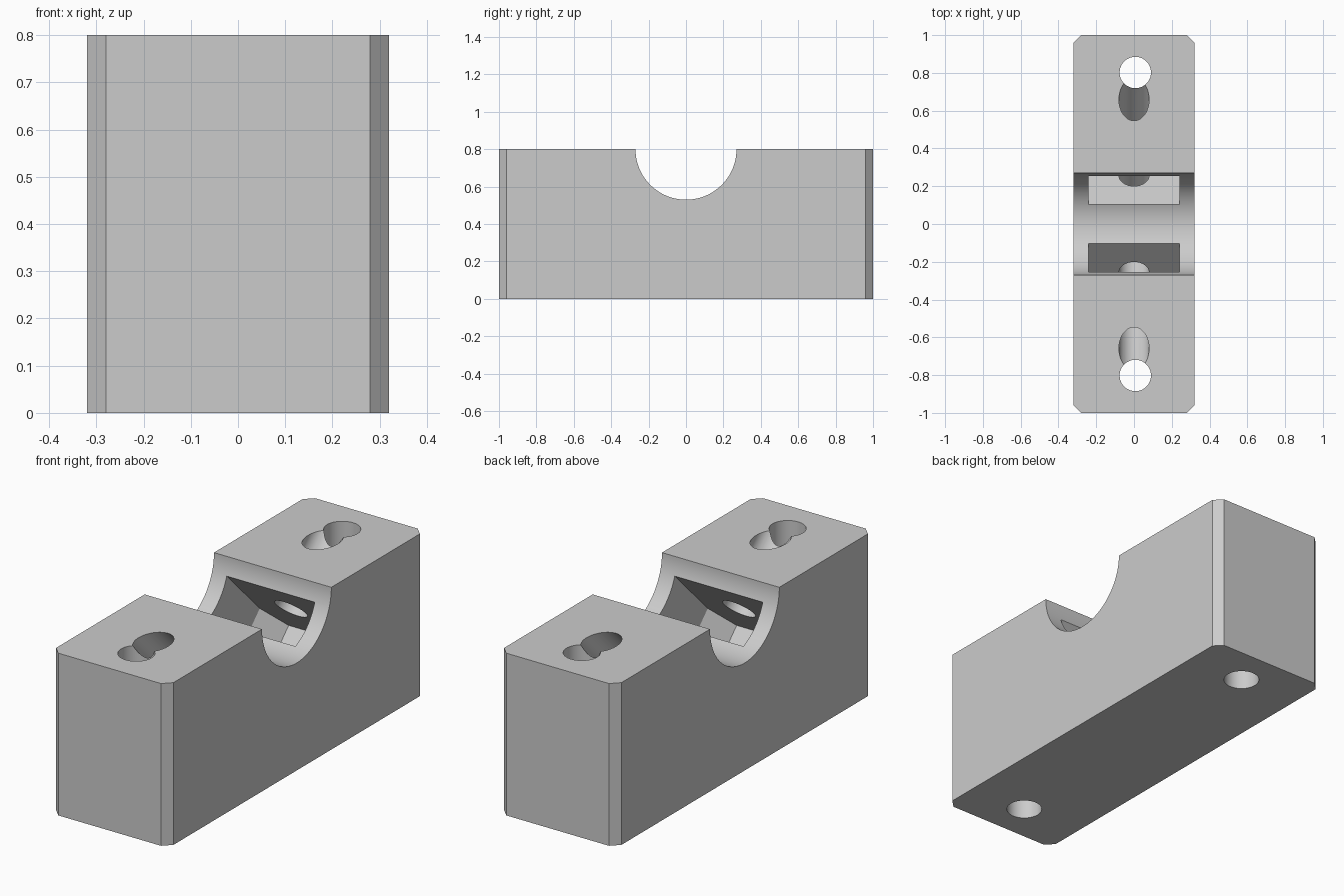
import bpy, bmesh, math
from mathutils import Matrix

default = bpy.data.objects.get("Cube")
if default:
    bpy.data.objects.remove(default, do_unlink=True)

grey = bpy.data.materials.new("plain_grey")
grey.use_nodes = True
tone = (0.6, 0.6, 0.6, 1)
grey.diffuse_color = tone
grey.node_tree.nodes["Principled BSDF"].inputs["Base Color"].default_value = tone


def prism(name, outline, low, high, matrix=Matrix()):
    """Extrude an outline along local z, then place it."""
    bm = bmesh.new()
    face = bm.faces.new([bm.verts.new((x, y, low)) for x, y in outline])
    ext = bmesh.ops.extrude_face_region(bm, geom=[face])
    top = [g for g in ext["geom"] if isinstance(g, bmesh.types.BMVert)]
    bmesh.ops.translate(bm, verts=top, vec=(0, 0, high - low))
    bmesh.ops.recalc_face_normals(bm, faces=bm.faces)
    bm.transform(matrix)
    mesh = bpy.data.meshes.new(name)
    bm.to_mesh(mesh)
    bm.free()
    mesh.materials.append(grey)
    obj = bpy.data.objects.new(name, mesh)
    bpy.context.collection.objects.link(obj)
    return obj


def circle(radius, count=64):
    angles = [math.tau * i / count for i in range(count)]
    return [(radius * math.cos(a), radius * math.sin(a)) for a in angles]


def cut(target, cutter):
    cutter.hide_render = True
    mod = target.modifiers.new("cut", "BOOLEAN")
    mod.operation, mod.solver, mod.object = "DIFFERENCE", "EXACT", cutter
    bpy.context.view_layer.objects.active = target
    bpy.ops.object.modifier_apply(modifier=mod.name)
    bpy.data.objects.remove(cutter, do_unlink=True)


# Block with chamfered upright corners
W, L, H, C = 0.32, 1.0, 0.8, 0.04
block = prism("saddle_block", [
    (W - C, -L), (W, C - L), (W, L - C), (W - C, L),
    (C - W, L), (-W, L - C), (-W, C - L), (C - W, -L)], 0, H)

# Round saddle across the top
cut(block, prism("saddle_cutter", circle(0.27, 128), -0.5, 0.5,
                 Matrix.Translation((0, 0, H)) @ Matrix.Rotation(math.pi / 2, 4, "Y")))

# Nut pocket with chamfered inner corners, in the sloping frame
pocket = [(-0.24, -0.35), (0.24, -0.35), (0.24, 0.14),
          (0.15, 0.277), (-0.15, 0.277), (-0.24, 0.14)]
for turn in (0, math.pi):
    spin = Matrix.Rotation(turn, 4, "Z")
    slope = spin @ Matrix.Translation((0, 0.413, 0.553)) @ Matrix.Rotation(-math.pi / 4, 4, "X")
    cut(block, prism("pocket_cutter", pocket, -0.22, 0, slope))
    # Sloping bolt hole through the pocket
    cut(block, prism("bolt_cutter", circle(0.08), -0.42, 0.65, slope))
    # Upright mounting hole
    side = 1 if turn == 0 else -1
    cut(block, prism("mount_cutter", circle(0.083), -0.2, 1,
                     Matrix.Translation((0.007, 0.802 * side, 0))))

bpy.ops.object.select_all(action="DESELECT")
block.select_set(True)
bpy.context.view_layer.objects.active = block
bpy.ops.object.shade_smooth_by_angle(angle=math.radians(25))
